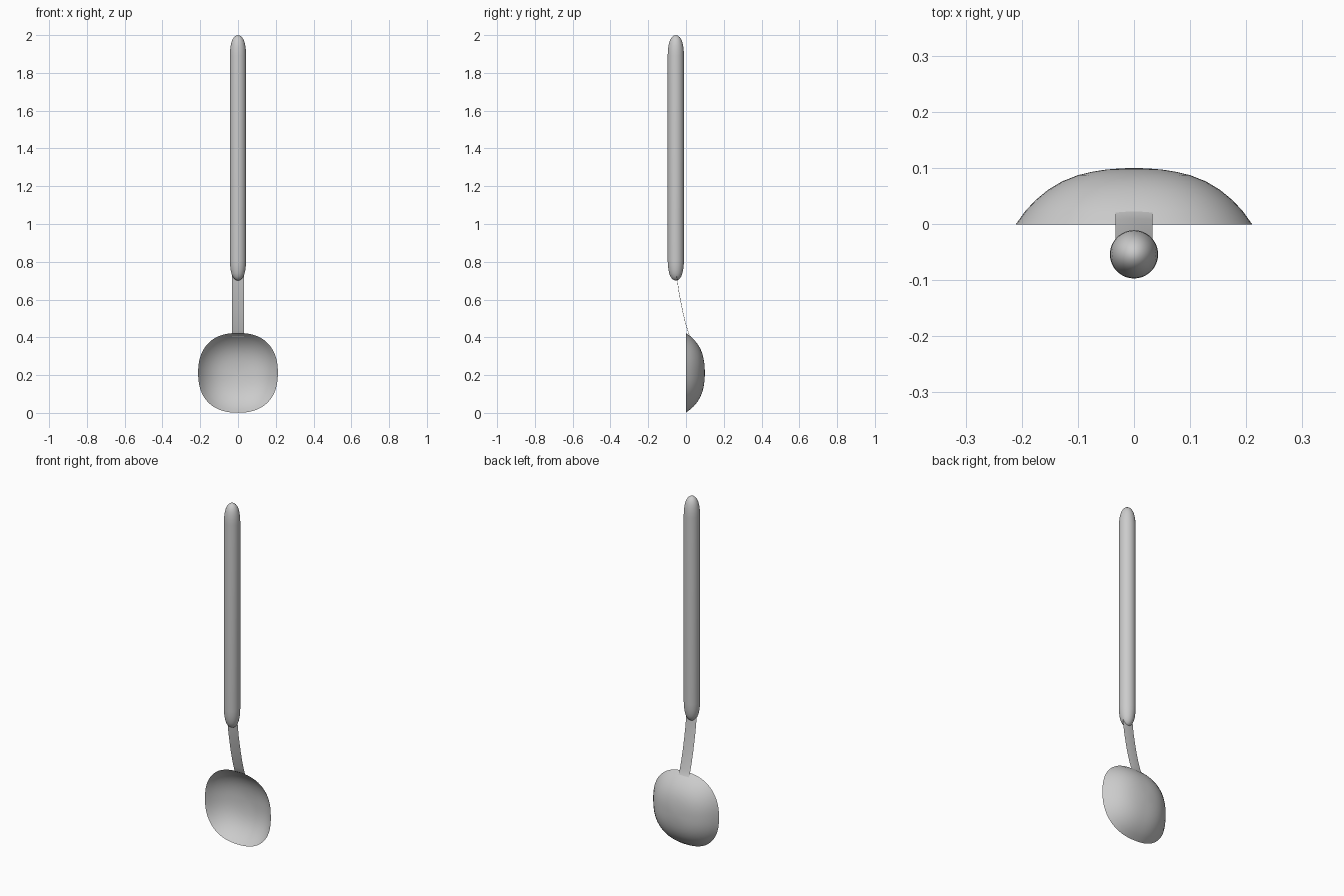
import bpy
from math import sin, cos, pi

if "Cube" in bpy.data.objects:
    bpy.data.objects.remove(bpy.data.objects["Cube"])


def make(name, verts, faces):
    mesh = bpy.data.meshes.new(name)
    mesh.from_pydata(verts, [], faces)
    mesh.update()
    obj = bpy.data.objects.new(name, mesh)
    bpy.context.collection.objects.link(obj)
    for p in mesh.polygons:
        p.use_smooth = True
    return obj


def skin(name, rings, closed=True):
    """Join equally long point rows with quads."""
    n = len(rings[0])
    faces = []
    for i in range(len(rings) - 1):
        for j in range(n if closed else n - 1):
            k = (j + 1) % n
            faces.append((i * n + j, i * n + k, (i + 1) * n + k, (i + 1) * n + j))
    return make(name, [p for r in rings for p in r], faces), faces


def lathe(name, profile, point, n=48):
    """Skin a profile whose first/last entries with zero radius become poles."""
    rings = [[point(r, d, 2 * pi * j / n) for j in range(n)] for r, d in profile]
    obj, _ = skin(name, rings)
    bpy.context.view_layer.objects.active = obj
    import bmesh
    bm = bmesh.new()
    bm.from_mesh(obj.data)
    bmesh.ops.remove_doubles(bm, verts=bm.verts, dist=1e-5)
    bmesh.ops.recalc_face_normals(bm, faces=bm.faces)
    for f in bm.faces:
        f.smooth = True
    bm.to_mesh(obj.data)
    bm.free()
    return obj


# Bowl: thin open shell with a slightly squared round rim, opening to the front
def bowl_point(r, depth, a):
    e = 2.35
    k = (abs(cos(a)) ** e + abs(sin(a)) ** e) ** (-1 / e)
    return (r * k * cos(a), depth, 0.212 + r * k * sin(a))


bowl_profile = [(0.211, -0.001), (0.193, 0.024), (0.175, 0.043), (0.153, 0.061),
                (0.128, 0.076), (0.10, 0.087), (0.075, 0.093), (0.05, 0.097),
                (0.025, 0.099), (0, 0.10)]
lathe("bowl", bowl_profile, bowl_point, 64)


# Handle: long round grip with elongated rounded ends
end = [(0, 0), (0.011, 0.003), (0.021, 0.011), (0.029, 0.023),
       (0.035, 0.039), (0.039, 0.058), (0.042, 0.082), (0.043, 0.11)]
grip = [(r, 0.70 + d) for r, d in end] + [(r, 2.0 - d) for r, d in reversed(end)]
lathe("handle", grip, lambda r, z, a: (r * cos(a), -0.054 + r * sin(a), z))


# Neck: thin curved strip running from inside the handle to the back of the bowl
path = [(-0.052, 0.745), (-0.047, 0.70), (-0.040, 0.65), (-0.030, 0.595),
        (-0.019, 0.54), (-0.006, 0.485), (0.007, 0.44), (0.014, 0.418), (0.021, 0.405)]
rows = []
for y, z in path:
    rows.append([(x, y + 0.002 * (1 - (x / 0.033) ** 2), z)
                 for x in (-0.033, -0.022, -0.011, 0, 0.011, 0.022, 0.033)])
skin("neck", rows, closed=False)
